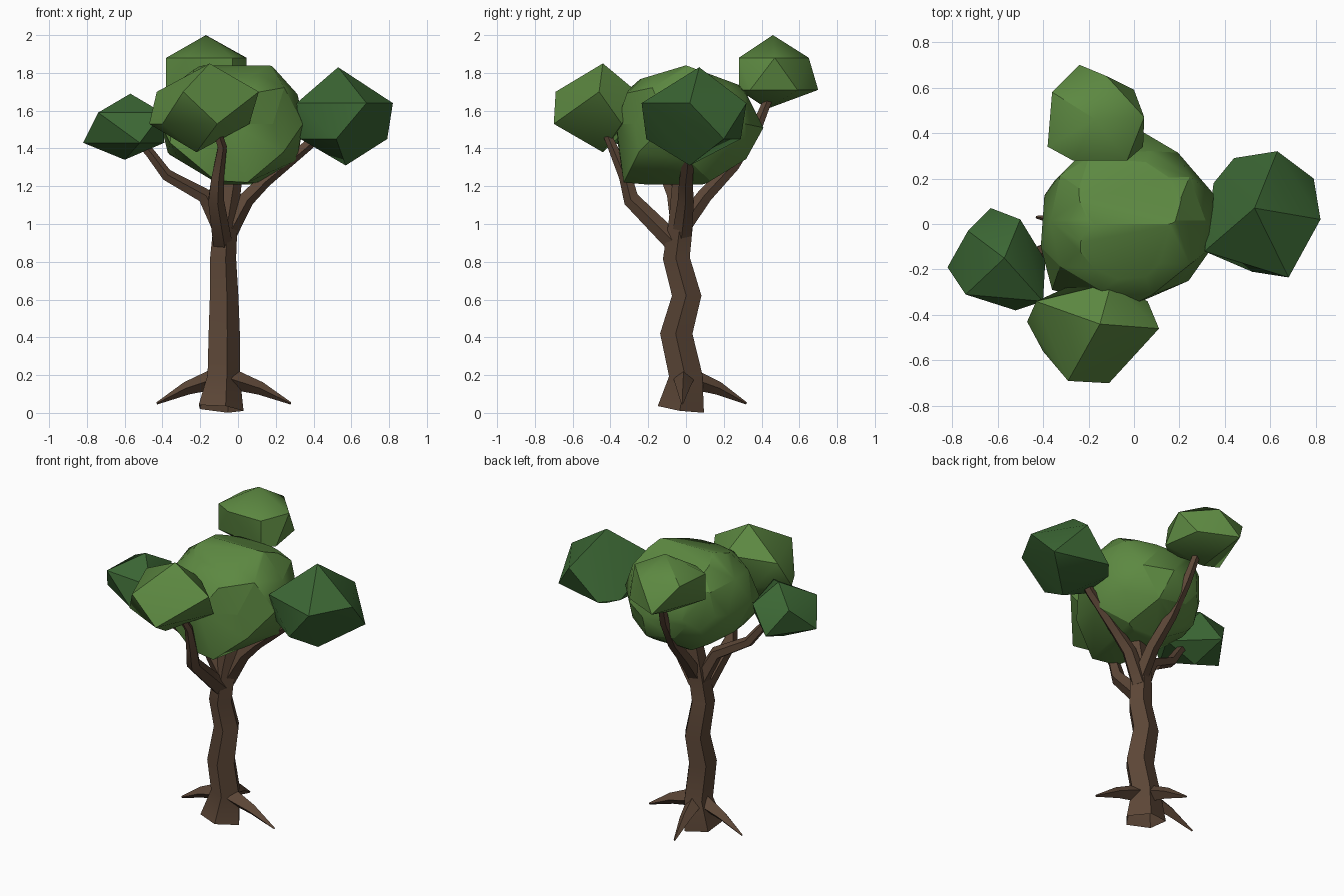
import bpy, bmesh, math, random
from mathutils import Vector

if "Cube" in bpy.data.objects:
    bpy.data.objects.remove(bpy.data.objects["Cube"])

random.seed(4)


def material(name, rgb):
    m = bpy.data.materials.new(name)
    m.diffuse_color = (*rgb, 1)
    m.use_nodes = True
    m.node_tree.nodes["Principled BSDF"].inputs["Base Color"].default_value = m.diffuse_color
    return m


BARK = material("bark brown", (0.107, 0.062, 0.038))
LIGHT = material("light leaf green", (0.108, 0.248, 0.053))
DARK = material("dark leaf green", (0.044, 0.134, 0.034))


def finish(bm, name, mat, angle=30):
    bmesh.ops.recalc_face_normals(bm, faces=bm.faces[:])
    mesh = bpy.data.meshes.new(name)
    bm.to_mesh(mesh)
    bm.free()
    mesh.materials.append(mat)
    ob = bpy.data.objects.new(name, mesh)
    bpy.context.collection.objects.link(ob)
    bpy.ops.object.select_all(action='DESELECT')
    ob.select_set(True)
    bpy.context.view_layer.objects.active = ob
    bpy.ops.object.shade_smooth_by_angle(angle=math.radians(angle))
    return ob


def tube(name, path, sides=5, phase=-75, open_base=False):
    """Tapered faceted limb through points (x, y, z, radius)."""
    bm = bmesh.new()
    pts = [Vector(p[:3]) for p in path]
    rings = []
    for i, p in enumerate(pts):
        d = pts[min(i + 1, len(pts) - 1)] - pts[max(i - 1, 0)]
        q = Vector((0, 0, 1)).rotation_difference(d)
        ring = []
        for k in range(sides):
            a = math.radians(phase) + math.tau * k / sides
            ring.append(bm.verts.new(p + q @ Vector((math.cos(a), math.sin(a), 0)) * path[i][3]))
        rings.append(ring)
    for r0, r1 in zip(rings, rings[1:]):
        for k in range(sides):
            n = (k + 1) % sides
            bm.faces.new((r0[k], r0[n], r1[n], r1[k]))
    if not open_base:
        bm.faces.new(rings[0][::-1])
    bm.faces.new(rings[-1])
    return finish(bm, name, BARK, 40)


def hull(bm):
    bmesh.ops.convex_hull(bm, input=bm.verts[:])
    loose = [v for v in bm.verts if not v.link_faces]
    bmesh.ops.delete(bm, geom=loose, context='VERTS')


def leaf_clump(name, apex, base, high, low, levels, outline, mat):
    """Hull of a plan outline whose corners sit high (H), low (L) or at both levels (B)."""
    bm = bmesh.new()
    bm.verts.new(apex)
    bm.verts.new(base)
    for (x, y), lev in zip(outline, levels):
        if lev in "HB":
            bm.verts.new((x, y, high))
        if lev in "LB":
            bm.verts.new((x, y, low))
    hull(bm)
    return finish(bm, name, mat, 36)


# Trunk
tube("trunk", [(-0.10, -0.025, 0.022, 0.13), (-0.083, 0.0, 0.2, 0.093),
               (-0.08, -0.05, 0.42, 0.09), (-0.08, 0.005, 0.62, 0.082),
               (-0.085, -0.05, 0.82, 0.075), (-0.07, -0.025, 1.02, 0.068),
               (-0.035, -0.02, 1.22, 0.055), (-0.03, -0.01, 1.35, 0.045)], open_base=True)

# Roots
for name, x, y in (("right_root", 0.28, -0.02), ("left_root", -0.43, 0.03), ("back_root", -0.14, 0.32)):
    c = Vector((-0.08, -0.01))
    d = Vector((x, y)) - c
    mid, start = c + d * 0.55, c + d * 0.12
    tube(name, [(start.x, start.y, 0.18, 0.055), (mid.x, mid.y, 0.13, 0.035), (x, y, 0.05, 0.006)],
         4, math.degrees(math.atan2(d.y, d.x)))

# Branches
tube("left_branch", [(-0.09, -0.03, 0.97, 0.05), (-0.18, -0.06, 1.15, 0.042),
                     (-0.38, -0.11, 1.26, 0.033), (-0.47, -0.14, 1.38, 0.027), (-0.58, -0.16, 1.5, 0.022)])
tube("right_branch", [(-0.06, -0.02, 0.95, 0.055), (0.04, 0.0, 1.13, 0.045),
                      (0.14, 0.0, 1.23, 0.038), (0.36, 0.02, 1.41, 0.03), (0.52, 0.05, 1.55, 0.022)])
tube("front_branch", [(-0.085, -0.06, 0.9, 0.055), (-0.12, -0.29, 1.13, 0.045),
                      (-0.11, -0.32, 1.25, 0.036), (-0.085, -0.39, 1.41, 0.026), (-0.13, -0.45, 1.55, 0.02)])
tube("back_branch", [(-0.06, -0.01, 1.0, 0.05), (-0.06, 0.1, 1.15, 0.042),
                     (-0.08, 0.25, 1.31, 0.036), (-0.1, 0.37, 1.5, 0.03), (-0.13, 0.46, 1.72, 0.022)])

# Outer leaf clumps
leaf_clump("right_leaves", (0.53, 0.07, 1.83), (0.57, 0.02, 1.31), 1.64, 1.45, "HLHHLHLLL",
           [(0.63, 0.32), (0.79, 0.2), (0.82, 0.02), (0.68, -0.235), (0.52, -0.21),
            (0.31, -0.12), (0.35, 0.18), (0.44, 0.29), (0.33, -0.07)], DARK)
leaf_clump("left_leaves", (-0.57, -0.15, 1.69), (-0.6, -0.15, 1.34), 1.59, 1.43, "LLHLHLHH",
           [(-0.63, 0.07), (-0.82, -0.19), (-0.74, -0.31), (-0.52, -0.38), (-0.4, -0.34),
            (-0.39, -0.16), (-0.5, 0.02), (-0.73, -0.03)], DARK)
leaf_clump("front_leaves", (-0.15, -0.44, 1.85), (-0.22, -0.44, 1.38), 1.7, 1.53, "HLLHLHLHL",
           [(-0.43, -0.34), (-0.47, -0.43), (-0.4, -0.56), (-0.29, -0.69), (-0.11, -0.7),
            (0.11, -0.46), (0.06, -0.34), (-0.1, -0.26), (-0.3, -0.28)], LIGHT)
leaf_clump("back_leaves", (-0.17, 0.46, 2.0), (-0.18, 0.43, 1.61), 1.88, 1.71, "LHLHLBHBH",
           [(-0.24, 0.7), (-0.12, 0.65), (0.0, 0.59), (0.045, 0.47), (0.04, 0.34),
            (-0.03, 0.28), (-0.27, 0.28), (-0.38, 0.34), (-0.36, 0.58)], LIGHT)

# Main crown: boulder with bulging corners, trimmed by sloping planes
bm = bmesh.new()
bmesh.ops.create_icosphere(bm, subdivisions=2, radius=1)
for v in bm.verts:
    p = v.co * random.uniform(0.95, 1.05)
    v.co = (-0.035 + 0.39 * p.x, 0.015 + 0.37 * p.y, 1.53 + 0.35 * p.z)
for corner in ((0.05, -0.33, 1.22), (-0.12, -0.31, 1.23), (-0.36, -0.29, 1.43), (0.2, 0.1, 1.81),
               (0.24, -0.25, 1.38), (0.03, 0.41, 1.51), (-0.2, 0.29, 1.73), (-0.08, -0.36, 1.42)):
    bm.verts.new(corner)
hull(bm)
for point, normal in (((0, 0, 1.21), (0, 0, -1)), ((0, 0, 1.84), (0, 0.1, 0.27)),
                      ((0, 0, 1.84), (0, -0.09, 0.3)), ((0, 0.1, 1.21), (0, 0.17, -0.28)),
                      ((-0.1, 0, 1.21), (-0.15, 0, -0.25)), ((-0.27, 0.27, 1.5), (-1, 1, 0))):
    bmesh.ops.bisect_plane(bm, geom=bm.verts[:] + bm.edges[:] + bm.faces[:],
                           plane_co=point, plane_no=normal, clear_outer=True)
    hull(bm)
bmesh.ops.dissolve_limit(bm, angle_limit=math.radians(6), verts=bm.verts[:], edges=bm.edges[:])
finish(bm, "main_leaves", LIGHT, 28)
